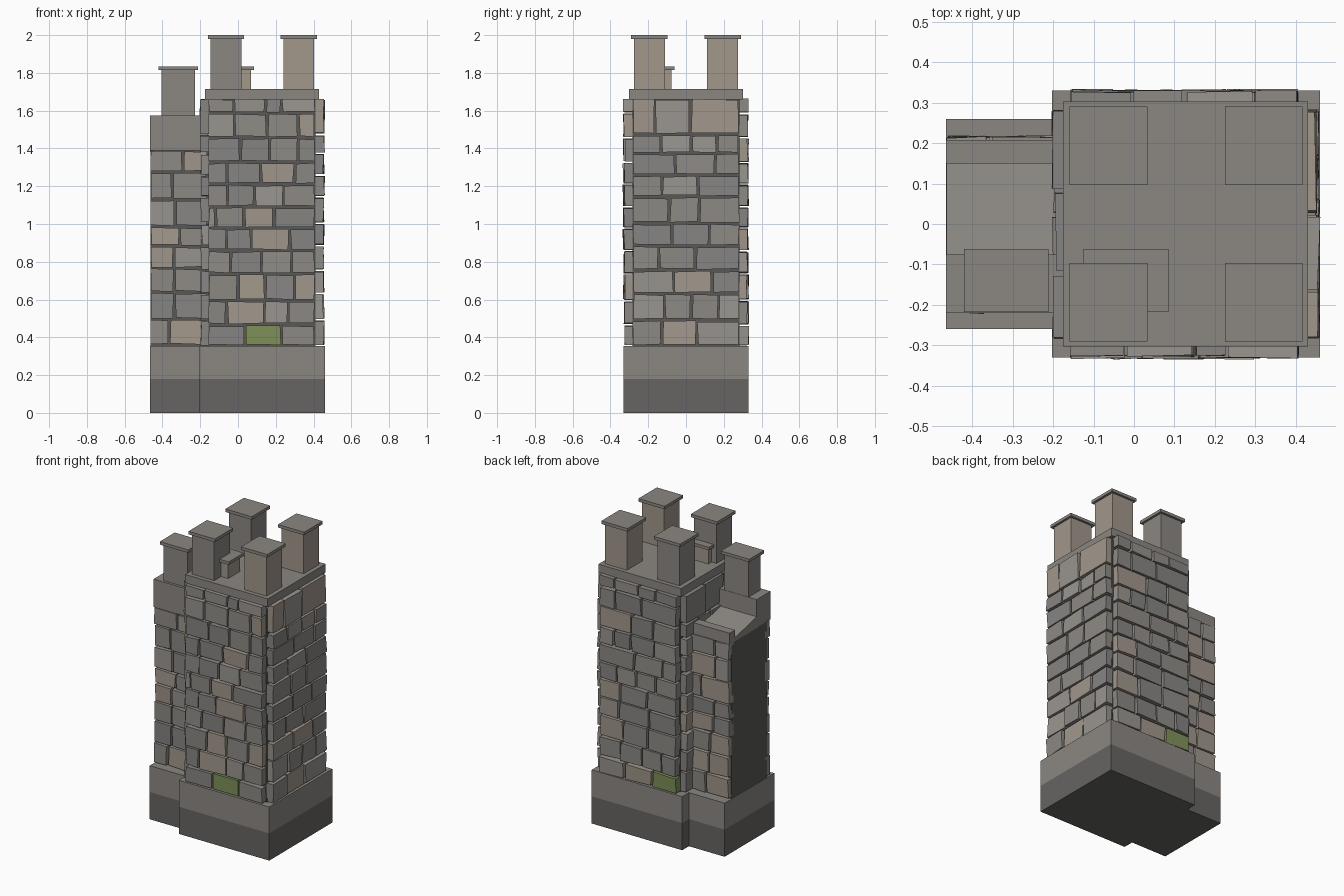
import bpy, bmesh, random
from mathutils import Vector

if "Cube" in bpy.data.objects:
    bpy.data.objects.remove(bpy.data.objects["Cube"])

random.seed(7)


def material(name, r, g, b):
    m = bpy.data.materials.new(name)
    m.diffuse_color = (r, g, b, 1)
    m.use_nodes = True
    m.node_tree.nodes["Principled BSDF"].inputs["Base Color"].default_value = m.diffuse_color
    return m


GREY = material("grey_stone", .26, .245, .225)
DARK = material("dark_stone", .135, .13, .125)
MORTAR = material("mortar", .10, .098, .092)
WARM = material("warm_stone", .36, .31, .26)
MOSS = material("mossy_stone", .21, .28, .10)
STONES = [material("stone_light", .32, .30, .275), material("stone_mid", .27, .255, .235),
          material("stone_cool", .24, .235, .225), WARM, MOSS]


def make_object(name, bm, mats):
    bmesh.ops.recalc_face_normals(bm, faces=bm.faces)
    me = bpy.data.meshes.new(name)
    bm.to_mesh(me)
    bm.free()
    for m in mats:
        me.materials.append(m)
    ob = bpy.data.objects.new(name, me)
    bpy.context.collection.objects.link(ob)
    return ob


def box(name, x0, x1, y0, y1, z0, z1, mat):
    bm = bmesh.new()
    bmesh.ops.create_cube(bm, size=1)
    for v in bm.verts:
        v.co = Vector(((x0 + x1) / 2 + v.co.x * (x1 - x0),
                       (y0 + y1) / 2 + v.co.y * (y1 - y0),
                       (z0 + z1) / 2 + v.co.z * (z1 - z0)))
    return make_object(name, bm, [mat])


def extrude_x(name, profile, x0, x1, mat):
    bm = bmesh.new()
    face = bm.faces.new([bm.verts.new((x0, y, z)) for y, z in profile])
    out = bmesh.ops.extrude_face_region(bm, geom=[face])
    bmesh.ops.translate(bm, vec=(x1 - x0, 0, 0),
                        verts=[g for g in out["geom"] if isinstance(g, bmesh.types.BMVert)])
    return make_object(name, bm, [mat])


def random_joints(u0, u1):
    n = max(2, round((u1 - u0) / random.uniform(.15, .19)))
    shift = random.uniform(-.4, .4)
    w = (u1 - u0) / n
    return [u0 + w * (i + shift + random.uniform(-.12, .12)) for i in range(1, n)]


def stone_wall(name, place, u0, u1, rows, joints=None, depth=.045, moss=None):
    """Courses of uneven blocks; place(u, d, z) maps wall coordinates to space."""
    bm = bmesh.new()
    j = lambda s: random.uniform(-s, s)
    for r in range(len(rows) - 1):
        inner = joints[r] if joints else random_joints(u0, u1)
        edges = [u0] + list(inner) + [u1]
        for a, b in zip(edges, edges[1:]):
            z0, z1 = rows[r] + .005, rows[r + 1] - .008
            a, b = a + .006, b - .006
            d = depth + j(.004)
            front = [(a, z0), (b, z0), (b, z1), (a, z1)]
            front = [(u + j(.004), z + j(.004)) for u, z in front]
            back = [bm.verts.new(place(u, -.02, z)) for u, z in front]
            outer = [bm.verts.new(place(u, d + j(.004), z)) for u, z in front]
            mi = random.choice([0, 1, 1, 2, 2, 3])
            if r == 0 and moss is not None and a < moss < b:
                mi = 4
            faces = [bm.faces.new(outer), bm.faces.new(back[::-1])]
            for i in range(4):
                k = (i + 1) % 4
                faces.append(bm.faces.new([back[i], back[k], outer[k], outer[i]]))
            for f in faces:
                f.material_index = mi
    return make_object(name, bm, STONES)


# Plinths of tower and side wing, two tones
for label, z0, z1, mat in (("lower", 0, .18, DARK), ("upper", .18, .355, GREY)):
    box(f"tower_plinth_{label}", -.203, .46, -.33, .33, z0, z1, mat)
    box(f"wing_plinth_{label}", -.465, -.2, -.26, .26, z0, z1, mat)

# Mortar core and top slab of the tower
box("tower_core", -.155, .41, -.283, .283, .3, 1.67, MORTAR)
box("tower_top_slab", -.175, .43, -.303, .303, 1.66, 1.715, GREY)

# Tower walls
front_rows = [.355, .468, .597, .738, .86, .98, 1.093, 1.213, 1.328, 1.458, 1.588, 1.668]
front_joints = [(.04, .23), (-.06, .14, .265), (0, .145, .30), (-.04, .125, .285),
                (-.06, .07, .275), (-.12, .03, .19), (-.055, .09, .24), (-.06, .12, .30),
                (.015, .165, .32), (-.02, .155, .32), (-.02, .145, .23)]
side_rows = [.355, .493, .633, .757, .885, 1.005, 1.145, 1.26, 1.376, 1.475, 1.668]
stone_wall("tower_front_stones", lambda u, d, z: (u, -.283 - d, z), -.16, .41,
           front_rows, front_joints, moss=.13)
stone_wall("tower_back_stones", lambda u, d, z: (u, .283 + d, z), -.16, .41,
           front_rows, moss=-.12)
stone_wall("tower_right_stones", lambda u, d, z: (.408 + d, u, z), -.285, .285, side_rows)
stone_wall("tower_left_stones", lambda u, d, z: (-.153 - d, u, z), -.285, .285, side_rows)

# Side wing: core with sloping roof, raised front block and back coping
extrude_x("wing_core", [(-.185, .3), (.185, .3), (.185, 1.39), (-.185, 1.42)],
          -.463, -.15, MORTAR)
extrude_x("wing_roof", [(-.09, 1.385), (.16, 1.385), (.16, 1.405), (-.09, 1.465)],
          -.464, -.15, GREY)
box("wing_front_block", -.465, -.16, -.22, -.075, 1.39, 1.575, GREY)
box("wing_back_coping", -.465, -.16, .15, .208, 1.385, 1.46, GREY)
wing_rows = [.36, .498, .64, .768, .883, .987, 1.133, 1.277, 1.392]
for label, s in (("front", -1), ("back", 1)):
    stone_wall(f"wing_{label}_stones", lambda u, d, z, s=s: (u, s * (.183 + d), z),
               -.467, -.16, wing_rows, depth=.032)


# Chimneys: shaft with an overhanging cap
def chimney(name, x0, x1, y0, y1, z0, z1, mat):
    i = .015
    box(name + "_shaft", x0 + i, x1 - i, y0 + i, y1 - i, z0, z1 - .02, mat)
    box(name + "_cap", x0, x1, y0, y1, z1 - .02, z1, GREY)


chimney("front_left_chimney", -.16, .033, -.29, -.097, 1.71, 2, GREY)
chimney("back_left_chimney", -.16, .033, .097, .29, 1.71, 2, GREY)
chimney("front_right_chimney", .225, .417, -.29, -.097, 1.71, 2, WARM)
chimney("back_right_chimney", .225, .417, .097, .29, 1.71, 2, WARM)
chimney("small_chimney", -.125, .085, -.218, -.062, 1.71, 1.835, WARM)
chimney("wing_chimney", -.42, -.212, -.218, -.062, 1.45, 1.835, GREY)
